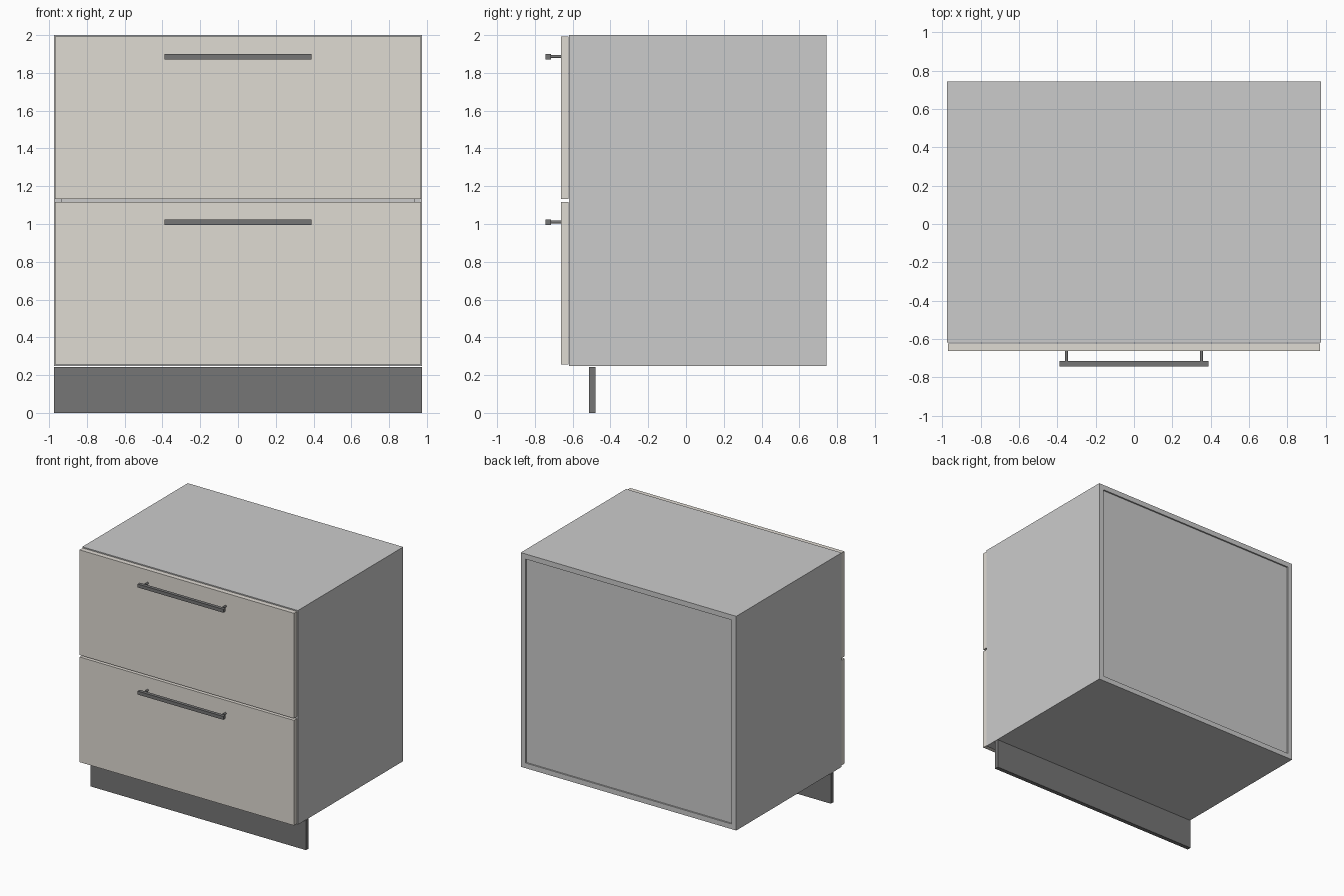
import bpy
from math import pi

if "Cube" in bpy.data.objects:
    bpy.data.objects.remove(bpy.data.objects["Cube"])


def material(name, rgb):
    mat = bpy.data.materials.new(name)
    mat.diffuse_color = (*rgb, 1)
    mat.use_nodes = True
    mat.node_tree.nodes["Principled BSDF"].inputs["Base Color"].default_value = mat.diffuse_color
    return mat


beige = material("beige_front", (0.74, 0.705, 0.65))
black = material("black_metal", (0.18, 0.18, 0.18))


def box(name, x, y, z, mat=None):
    """Box from (min, max) ranges on each axis."""
    ranges = (x, y, z)
    bpy.ops.mesh.primitive_cube_add(size=1, location=[(a + b) / 2 for a, b in ranges])
    ob = bpy.context.object
    ob.name = name
    ob.scale = [b - a for a, b in ranges]
    bpy.ops.object.transform_apply(location=False, rotation=False, scale=True)
    if mat:
        ob.data.materials.append(mat)
    return ob


W = 0.975                      # half width of the carcass
T = 0.042                      # panel thickness
FRONT, BACK = -0.619, 0.743    # carcass depth range
BOTTOM, TOP = 0.248, 2.0

# Carcass: two sides, top, bottom and a slightly recessed back
depth = (FRONT, BACK)
inner = (-W + T, W - T)
box("left_side", (-W, -W + T), depth, (BOTTOM, TOP))
box("right_side", (W - T, W), depth, (BOTTOM, TOP))
box("bottom_panel", inner, depth, (BOTTOM, BOTTOM + T))
box("top_panel", inner, depth, (TOP - T, TOP))
box("back_panel", inner, (BACK - 0.03, BACK - 0.012), (BOTTOM + T, TOP - T))

# Plinth board
box("plinth", (-W, W), (-0.514, -0.48), (0, 0.244), black)

# Drawer fronts, each with a bar handle on two posts
for label, z0 in (("lower", 0.257), ("upper", 1.133)):
    z1 = z0 + 0.86
    zh = z1 - 0.107
    box(f"{label}_drawer_front", (-0.97, 0.97), (-0.663, -0.623), (z0, z1), beige)
    box(f"{label}_handle_bar", (-0.388, 0.388), (-0.743, -0.715), (zh - 0.014, zh + 0.014), black)
    for side, x in (("left", -0.352), ("right", 0.352)):
        bpy.ops.mesh.primitive_cylinder_add(vertices=16, radius=0.008, depth=0.056,
                                            location=(x, -0.689, zh), rotation=(pi / 2, 0, 0))
        post = bpy.context.object
        post.name = f"{label}_handle_{side}_post"
        post.data.materials.append(black)
        bpy.ops.object.shade_smooth_by_angle()
